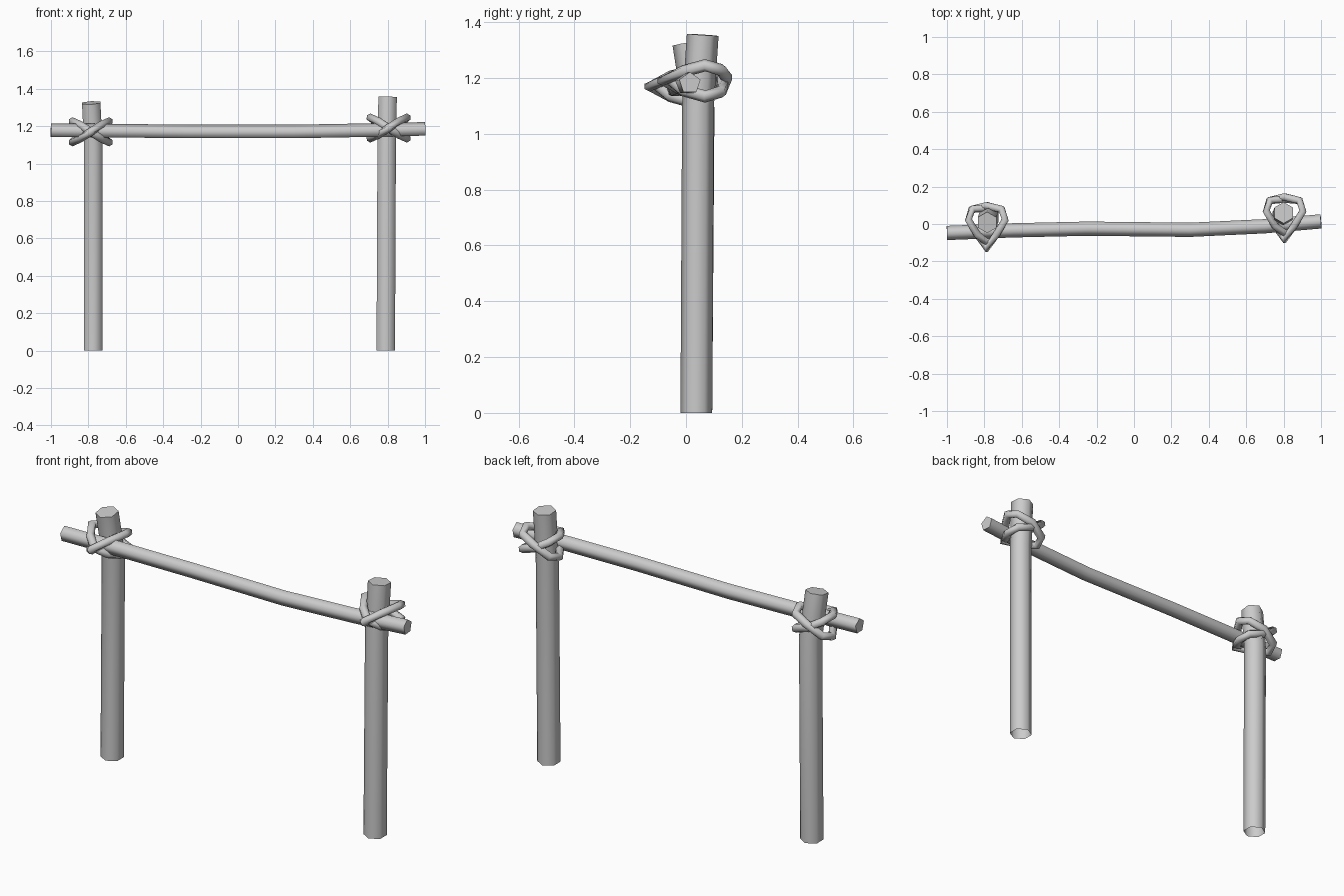
import bpy, bmesh, math
from mathutils import Vector

cube = bpy.data.objects.get("Cube")
if cube:
    bpy.data.objects.remove(cube)

grey = bpy.data.materials.new("plain_grey")
grey.use_nodes = True
colour = (0.6, 0.6, 0.6, 1)
grey.diffuse_color = colour
grey.node_tree.nodes["Principled BSDF"].inputs["Base Color"].default_value = colour


def sweep(name, path, radius, sides, up, turn=0, closed=False, caps=(True, True)):
    """Sweep a regular polygon along a path; 'up' sets its first corner."""
    pts = [Vector(p) for p in path]
    n = len(pts)
    bm = bmesh.new()
    rings = []
    for i, p in enumerate(pts):
        before = pts[i - 1] if closed or i else p
        after = pts[(i + 1) % n] if closed or i < n - 1 else p
        along = (after - before).normalized()
        u = Vector(up)
        u = (u - along * u.dot(along)).normalized()
        v = along.cross(u)
        rings.append([bm.verts.new(p + radius * (u * math.cos(a) + v * math.sin(a)))
                      for a in (turn + math.tau * k / sides for k in range(sides))])
    for i in range(n if closed else n - 1):
        a, b = rings[i], rings[(i + 1) % n]
        for k in range(sides):
            j = (k + 1) % sides
            bm.faces.new((a[k], a[j], b[j], b[k]))
    if not closed and caps[0]:
        bm.faces.new(rings[0][::-1])
    if not closed and caps[1]:
        bm.faces.new(rings[-1])
    bmesh.ops.recalc_face_normals(bm, faces=bm.faces)
    mesh = bpy.data.meshes.new(name)
    bm.to_mesh(mesh)
    bm.free()
    obj = bpy.data.objects.new(name, mesh)
    bpy.context.collection.objects.link(obj)
    mesh.materials.append(grey)
    bpy.ops.object.select_all(action='DESELECT')
    obj.select_set(True)
    bpy.context.view_layer.objects.active = obj
    bpy.ops.object.shade_smooth_by_angle(angle=math.radians(75))
    return obj


# Six-sided posts, open at the foot
sweep("right_post", [(-0.775, 0.037, 0), (-0.773, 0.045, 1.09), (-0.785, 0.008, 1.325)],
      0.057, 6, (0, 1, 0), caps=(False, True))
sweep("left_post", [(0.79, 0.037, 0), (0.795, 0.043, 1.1), (0.80, 0.06, 1.355)],
      0.057, 6, (0, 1, 0), caps=(False, True))

# Gently bent crossbar
sweep("crossbar", [(-1, -0.048, 1.175), (-0.65, -0.034, 1.172), (-0.25, -0.025, 1.168),
                   (0.3, -0.031, 1.168), (0.7, -0.012, 1.175), (1, 0.014, 1.182)],
      0.04, 5, (0, 0, 1))

# Rope lashings: two tilted loops that cross at front and back of each post
HALF = [(0.052, -0.055, 0.62), (0.098, 0.022, 1), (0.08, 0.078, 0.7)]
for side, cx, cy, cz in (("right", -0.787, 0, 1.17), ("left", 0.805, 0.047, 1.19)):
    for tilt, front, back in ((1, -0.13, 0.098), (-1, -0.098, 0.085)):
        loop = [(0, front, 0)]
        loop += [(x, y, tilt * h * 0.056) for x, y, h in HALF]
        loop += [(0, back, 0.012 * tilt)]
        loop += [(-x, y, -tilt * h * 0.056) for x, y, h in reversed(HALF)]
        name = side + ("_rising_lashing" if tilt > 0 else "_falling_lashing")
        sweep(name, [(cx + x, cy + y, cz + z) for x, y, z in loop],
              0.022, 6, (0, 0, 1), closed=True)
